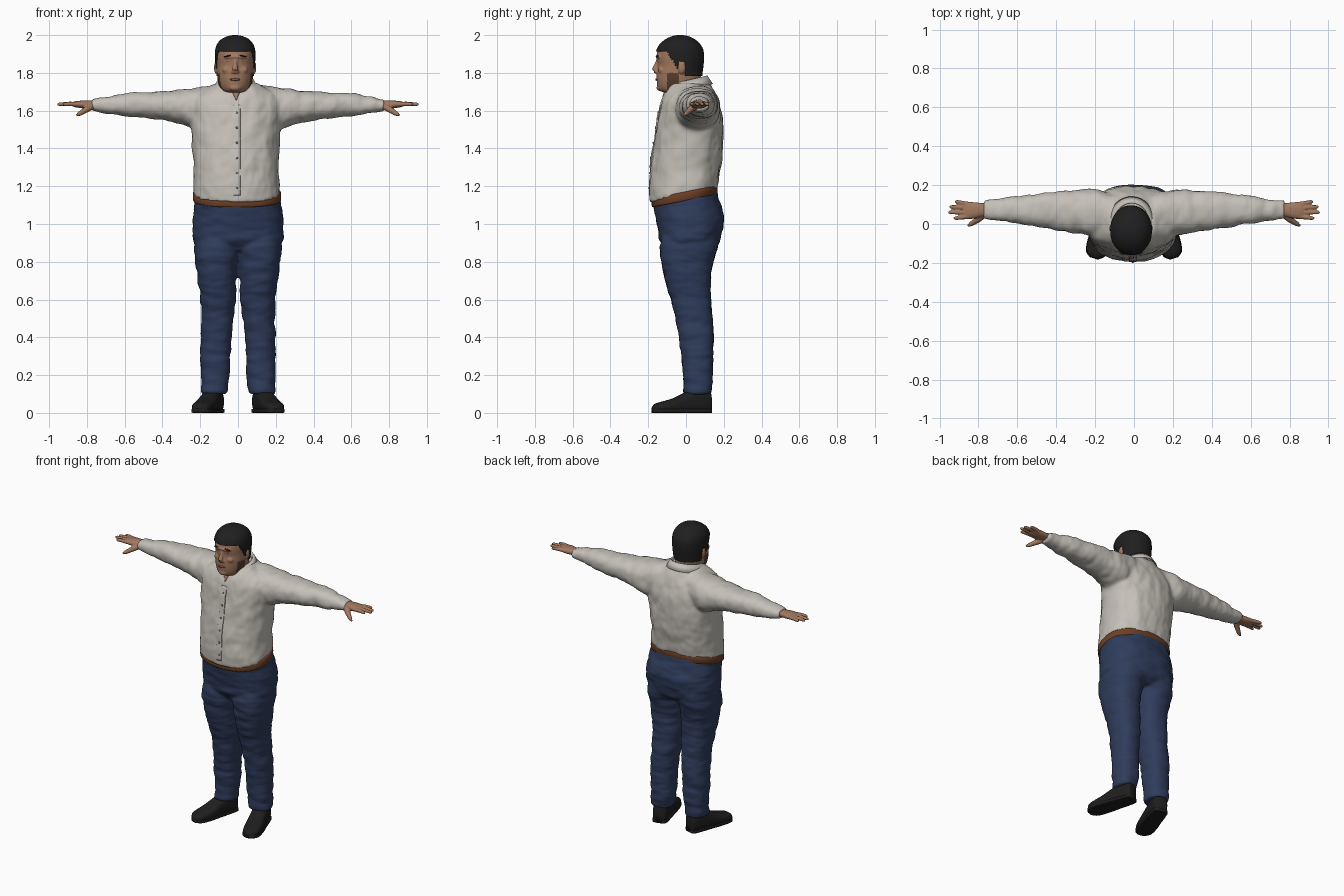
import bpy, bmesh, math
from mathutils import Vector, Matrix, noise

if "Cube" in bpy.data.objects:
    bpy.data.objects.remove(bpy.data.objects["Cube"])


def material(name, r, g, b):
    m = bpy.data.materials.new(name)
    m.diffuse_color = (r, g, b, 1)
    m.use_nodes = True
    m.node_tree.nodes["Principled BSDF"].inputs["Base Color"].default_value = m.diffuse_color
    return m


SHIRT = material("off white cotton", .56, .53, .48)
SKIN = material("tan skin", .36, .19, .115)
DENIM = material("navy denim", .028, .045, .105)
LEATHER = material("brown leather", .15, .05, .018)
HAIR = material("black hair", .014, .014, .014)
SHOE = material("black shoe", .014, .013, .013)
BEARD = material("dark brown stubble", .10, .045, .028)
LIP = material("reddish lip", .24, .10, .07)
BUTTON = material("grey button", .18, .18, .18)


def make(name, bm, mat):
    bmesh.ops.recalc_face_normals(bm, faces=bm.faces)
    for f in bm.faces:
        f.smooth = True
    me = bpy.data.meshes.new(name)
    bm.to_mesh(me)
    bm.free()
    me.materials.append(mat)
    ob = bpy.data.objects.new(name, me)
    bpy.context.collection.objects.link(ob)
    return ob


def skin_rings(name, rings, mat):
    bm = bmesh.new()
    vs = [[bm.verts.new(p) for p in r] for r in rings]
    n = len(vs[0])
    for a, b in zip(vs, vs[1:]):
        for i in range(n):
            bm.faces.new((a[i], a[(i + 1) % n], b[(i + 1) % n], b[i]))
    bm.faces.new(vs[0])
    bm.faces.new(vs[-1])
    return make(name, bm, mat)


def resample(rows, k):
    # Catmull-Rom through the rows
    out = []
    for i in range(len(rows) - 1):
        p = [rows[max(0, min(len(rows) - 1, i + d))] for d in (-1, 0, 1, 2)]
        for j in range(k):
            t = j / k
            out.append([.5 * (2 * b + (c - a) * t + (2*a - 5*b + 4*c - d) * t*t
                              + (3*b - a - 3*c + d) * t**3) for a, b, c, d in zip(*p)])
    return out + [list(rows[-1])]


def loft(name, rows, mat, axis="z", e=2.3, n=48, k=5, bend=None):
    """rows: (position along axis, u min, u max, v min, v max)"""
    rings = []
    for t, u0, u1, v0, v1 in resample(rows, k):
        ring = []
        for i in range(n):
            a = 2 * math.pi * i / n
            c, s = math.cos(a), math.sin(a)
            u = (u0 + u1) / 2 + (u1 - u0) / 2 * math.copysign(abs(c) ** (2 / e), c)
            v = (v0 + v1) / 2 + (v1 - v0) / 2 * math.copysign(abs(s) ** (2 / e), s)
            p = Vector((u, v, t) if axis == "z" else (t, u, v) if axis == "x" else (u, -t, v))
            ring.append(bend(p) if bend else p)
        rings.append(ring)
    return skin_rings(name, rings, mat)


def tube(name, pts, radii, mat):
    pts = [Vector(p) for p in pts]
    rings = []
    for i, (p, r) in enumerate(zip(pts, radii)):
        q = (pts[min(i + 1, len(pts) - 1)] - pts[max(i - 1, 0)]).to_track_quat("Z", "Y")
        rings.append([p + q @ Vector((r * math.cos(j * .5236), r * math.sin(j * .5236), 0)) for j in range(12)])
    return skin_rings(name, rings, mat)


def ball(name, loc, size, mat, rot=0):
    bm = bmesh.new()
    m = Matrix.Translation(loc) @ Matrix.Rotation(rot, 4, "Y") @ Matrix.Diagonal((*size, 1))
    bmesh.ops.create_uvsphere(bm, u_segments=20, v_segments=12, radius=1, matrix=m)
    return make(name, bm, mat)


def mirror(ob, name):
    bm = bmesh.new()
    bm.from_mesh(ob.data)
    for v in bm.verts:
        v.co.x *= -1
    return make(name, bm, ob.data.materials[0])


def fuse(name, parts, mat, voxel, amp=0, scale=(1, 1, 1), smooth=4):
    # voxel-union the parts, soften, then add cloth folds along the normals
    bm = bmesh.new()
    for p in parts:
        bm.from_mesh(p.data)
        bpy.data.objects.remove(p)
    ob = make(name, bm, mat)
    r = ob.modifiers.new("union", "REMESH")
    r.mode, r.voxel_size = "VOXEL", voxel
    s = ob.modifiers.new("soften", "SMOOTH")
    s.iterations = smooth
    me = bpy.data.meshes.new_from_object(ob.evaluated_get(bpy.context.evaluated_depsgraph_get()))
    bpy.data.objects.remove(ob)
    bm = bmesh.new()
    bm.from_mesh(me)
    bm.normal_update()
    for v, nrm in [(v, v.normal.copy()) for v in bm.verts]:
        q = Vector([a * b for a, b in zip(v.co, scale)])
        v.co += nrm * amp * (noise.noise(q) + .4 * noise.noise(q * 2.1))
    return make(name, bm, mat)


def waist(p):
    # the waistline rises toward the back
    return p + Vector((0, 0, .23 * p.y * max(0, 1 - abs(p.z - 1.15) / .2)))


# shirt: torso and sleeves
torso = loft("torso", [(1.155, -.235, .222, -.192, .168), (1.2, -.236, .22, -.194, .172), (1.3, -.236, .214, -.186, .184),
    (1.4, -.24, .218, -.172, .195), (1.5, -.248, .226, -.158, .197), (1.58, -.255, .235, -.144, .19),
    (1.64, -.25, .24, -.132, .174), (1.68, -.22, .215, -.118, .157), (1.715, -.17, .16, -.10, .14),
    (1.745, -.115, .10, -.085, .125)], SHIRT, bend=waist)
sleeve = loft("sleeve", [(.08, -.04, .15, 1.55, 1.74), (.2, -.06, .177, 1.5, 1.725), (.3, -.046, .174, 1.53, 1.71),
    (.4, -.031, .167, 1.552, 1.7), (.5, -.013, .156, 1.56, 1.697), (.6, .003, .144, 1.57, 1.69),
    (.7, .018, .128, 1.587, 1.674), (.775, .025, .12, 1.6, 1.662)], SHIRT, "x")
shirt = fuse("shirt", [torso, sleeve, mirror(sleeve, "sleeve_2")], SHIRT, .01, .007, (17, 9, 11), 5)


def front_y(x, z):
    return min(v.co.y for v in shirt.data.vertices if abs(v.co.x - x) < .014 and abs(v.co.z - z) < .014)


# button placket and buttons
loft("placket", [(z, -.025, .012, front_y(-.006, z) - .003, front_y(-.006, z) + .006)
     for z in [1.15 + .03 * i for i in range(17)]], SHIRT, e=6, n=24, k=2)
for i in range(6):
    z = 1.19 + .08 * i
    ball("button", (-.006, front_y(-.006, z) - .004, z), (.006, .003, .006), BUTTON)

# folded collar, open at the front
bm = bmesh.new()
N, prof = 40, [(.088, 1.70, .2), (.088, 1.757, .3), (.096, 1.762, .32), (.122, 1.712, .36)]
grid = []
for i in range(N + 1):
    row = []
    for r, z, gap in prof:
        a = -math.pi / 2 + gap + (2 * math.pi - 2 * gap) * i / N
        y = r * 1.08 * math.sin(a)
        droop = .018 * max(0, -math.sin(a)) ** 6 if r > .1 else 0
        row.append(bm.verts.new((-.012 + r * math.cos(a), .01 + y, z + .23 * y - droop)))
    grid.append(row)
for a, b in zip(grid, grid[1:]):
    for j in range(3):
        bm.faces.new((a[j], b[j], b[j + 1], a[j + 1]))
collar = make("collar", bm, SHIRT)
collar.modifiers.new("thickness", "SOLIDIFY").thickness = .005
loft("open_neck_skin", [(1.655, -.014, -.004, -.127, -.08), (1.68, -.026, .006, -.123, -.07),
     (1.72, -.05, .03, -.108, -.05)], SKIN, n=24)

# jeans: hips and legs
hips = loft("hips", [(.86, -.19, .19, -.10, .13), (.91, -.235, .238, -.138, .178), (1.0, -.24, .241, -.152, .2),
    (1.06, -.237, .235, -.16, .188), (1.15, -.23, .219, -.172, .158)], DENIM, bend=waist)
leg = loft("leg", [(.1, .058, .195, -.012, .135), (.2, .045, .198, -.014, .141), (.3, .04, .199, -.025, .143),
    (.4, .035, .197, -.037, .146), (.5, .025, .194, -.056, .141), (.6, .013, .2, -.081, .133), (.7, .008, .212, -.11, .131),
    (.8, .002, .225, -.131, .145), (.88, -.01, .232, -.137, .168), (.95, 0, .22, -.12, .17)], DENIM)
fuse("jeans", [hips, leg, mirror(leg, "leg_2")], DENIM, .009, .007, (8, 8, 21), 4)

# belt
loft("belt", [(z, -.238 + d, .228 - d, -.181 + d, .167 - d)
     for z, d in ((1.124, .006), (1.13, 0), (1.166, 0), (1.172, .006))], LEATHER, n=64, k=2, bend=waist)

# hands
hand = [loft("palm", [(.74, .04, .108, 1.612, 1.652), (.78, .038, .108, 1.612, 1.654), (.82, .028, .112, 1.612, 1.654),
             (.86, .027, .114, 1.618, 1.65), (.875, .033, .11, 1.623, 1.646)], SKIN, "x", n=24)]
for y0, y1, x in ((.038, .03, .928), (.06, .06, .957), (.082, .088, .95), (.102, .115, .922)):
    hand.append(tube("finger", [(.85, y0, 1.634), (.89, (y0 + y1) / 2, 1.636), (x - .01, y1, 1.634), (x, y1, 1.633)],
                     (.0125, .012, .0095, .005), SKIN))
hand.append(tube("thumb", [(.77, .05, 1.625), (.80, .025, 1.608), (.84, -.001, 1.583), (.856, -.01, 1.575)],
                 (.018, .017, .012, .005), SKIN))
right = fuse("hand_a", hand, SKIN, .0045, smooth=2)
mirror(right, "hand_b")

# shoes: upper and sole, toes turned out
prof = [(-.135, .028, .10), (-.12, .044, .122), (-.05, .05, .128), (.01, .052, .105), (.07, .056, .077),
        (.13, .054, .06), (.165, .044, .05), (.185, .018, .034)]
turn = Matrix.Translation((.152, 0, 0)) @ Matrix.Rotation(.3, 4, "Z")
for name, grow, e in (("shoe", 0, 2.8), ("sole", .003, 7)):
    part = loft(name, [(t, -w - grow, w + grow, 0, .022 if grow else h) for t, w, h in prof],
                SHOE, "y", e, 32, 4, lambda p: turn @ p)
    mirror(part, name + "_2")

# head
head_rows = [(1.6, -.09, .075, -.07, .1), (1.66, -.092, .068, -.08, .092), (1.69, -.09, .062, -.103, .087),
    (1.705, -.09, .06, -.138, .083), (1.725, -.099, .069, -.15, .081), (1.76, -.107, .077, -.155, .079),
    (1.8, -.111, .081, -.155, .081), (1.84, -.113, .083, -.15, .086), (1.88, -.115, .085, -.155, .089),
    (1.92, -.114, .084, -.15, .085), (1.95, -.104, .074, -.132, .068), (1.974, -.082, .052, -.102, .04),
    (1.988, -.051, .021, -.07, .008), (1.993, -.026, -.006, -.045, -.02)]
CX = -.015
parts = [loft("skull", head_rows, SKIN, n=64, e=2.1)]
parts.append(tube("nose", [(CX, -.148, 1.872), (CX, -.156, 1.845), (CX, -.166, 1.815), (CX, -.163, 1.798)],
                  (.008, .011, .017, .012), SKIN))
parts.append(ball("brow_ridge", (CX, -.143, 1.885), (.062, .018, .011), SKIN))
parts.append(ball("chin", (CX, -.138, 1.722), (.032, .018, .018), SKIN))
for s in (-1, 1):
    parts.append(ball("nostril", (CX + s * .013, -.154, 1.806), (.009, .012, .008), SKIN))
    parts.append(ball("ear", (CX + s * .1, -.022, 1.828), (.012, .02, .034), SKIN))
    parts.append(ball("cheek", (CX + s * .042, -.128, 1.815), (.026, .02, .02), SKIN))
    ball("eyebrow", (CX + s * .036, -.149, 1.889), (.024, .009, .005), HAIR, s * .12)
    ball("eye", (CX + s * .034, -.139, 1.862), (.012, .007, .004), BEARD)
ball("lips", (CX, -.153, 1.765), (.027, .009, .007), LIP)
head = fuse("head", parts, SKIN, .005, smooth=3)

# stubble along the jaw
head.data.materials.append(BEARD)
for f in head.data.polygons:
    c = f.center
    if -.1 < c.y < -.04 and 1.69 < c.z < 1.80 and abs(c.x - CX) > .05:
        f.material_index = 1


# hair: shell grown from the skull, cut along the hairline
def hairline(y):
    if y < -.1:
        return 1.915
    return 1.915 - (y + .1) * 1.7 if y < -.045 else 1.86 if y < -.005 else 1.785


hair = loft("hair", head_rows, HAIR, n=96, e=2.1, k=10)
bm = bmesh.new()
bm.from_mesh(hair.data)
bm.normal_update()
for v, nrm in [(v, v.normal.copy()) for v in bm.verts]:
    v.co += nrm * .007
low = [f for f in bm.faces if f.calc_center_median().z < hairline(f.calc_center_median().y)]
bmesh.ops.delete(bm, geom=low, context="FACES")
bm.to_mesh(hair.data)
bm.free()
thick = hair.modifiers.new("thickness", "SOLIDIFY")
thick.thickness, thick.offset = .01, -1
